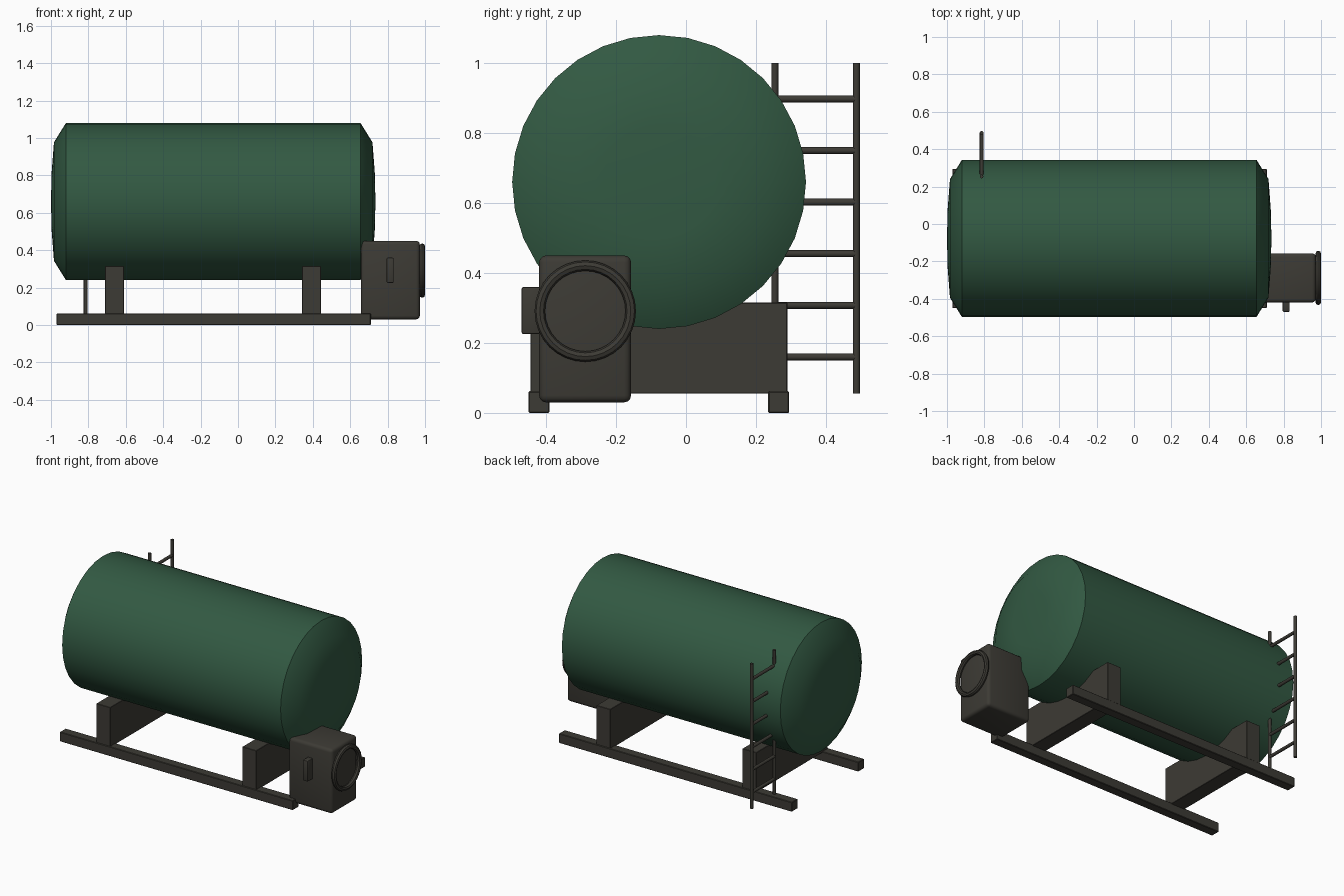
import bpy, bmesh, math
from mathutils import Matrix, Vector

if "Cube" in bpy.data.objects:
    bpy.data.objects.remove(bpy.data.objects["Cube"])


def material(name, rgb):
    m = bpy.data.materials.new(name)
    m.diffuse_color = (*rgb, 1)
    m.use_nodes = True
    m.node_tree.nodes["Principled BSDF"].inputs["Base Color"].default_value = m.diffuse_color
    return m


GREEN = material("tank green", (0.032, 0.1, 0.055))
DARK = material("dark iron", (0.046, 0.043, 0.035))


def finish(name, bm, mat, smooth=None):
    bmesh.ops.recalc_face_normals(bm, faces=bm.faces)
    me = bpy.data.meshes.new(name)
    bm.to_mesh(me)
    bm.free()
    me.materials.append(mat)
    ob = bpy.data.objects.new(name, me)
    bpy.context.collection.objects.link(ob)
    if smooth:
        bpy.ops.object.select_all(action='DESELECT')
        ob.select_set(True)
        bpy.context.view_layer.objects.active = ob
        bpy.ops.object.shade_smooth_by_angle(angle=math.radians(smooth))
    return ob


def box(name, lo, hi, bevel=0.0, segments=1):
    lo, hi = Vector(lo), Vector(hi)
    bm = bmesh.new()
    bmesh.ops.create_cube(bm, size=1, matrix=Matrix.Translation((lo + hi) / 2)
                          @ Matrix.Diagonal((*(hi - lo), 1)))
    if bevel:
        bmesh.ops.bevel(bm, geom=bm.edges[:], offset=bevel, segments=segments,
                        profile=0.5, affect='EDGES')
    return finish(name, bm, DARK, 35 if segments > 1 else None)


def rod(name, a, b, radius, sides=12):
    a, b = Vector(a), Vector(b)
    bm = bmesh.new()
    turn = (b - a).to_track_quat('Z', 'Y').to_matrix().to_4x4()
    bmesh.ops.create_cone(bm, cap_ends=True, segments=sides, radius1=radius,
                          radius2=radius, depth=(b - a).length,
                          matrix=Matrix.Translation((a + b) / 2) @ turn)
    return finish(name, bm, DARK, 35)


def lathe_x(name, profile, centre, sides, mat, closed=False):
    """Spin (x, radius) points about an x axis through centre (y, z)."""
    bm = bmesh.new()
    pts = [bm.verts.new((x, centre[0], centre[1] + r)) for x, r in profile]
    edges = [bm.edges.new(p) for p in zip(pts, pts[1:])]
    if closed:
        edges.append(bm.edges.new((pts[-1], pts[0])))
    bmesh.ops.spin(bm, geom=pts + edges, cent=(0, *centre), axis=(1, 0, 0),
                   angle=2 * math.pi, steps=sides)
    bmesh.ops.remove_doubles(bm, verts=bm.verts, dist=1e-4)
    return finish(name, bm, mat, 35)


# Tank with shallow domed ends
dome = [(0.08, 0), (0.076, 0.16), (0.064, 0.317), (0, 0.42)]
lathe_x("tank", [(-0.92 - d, r) for d, r in dome]
        + [(0.655 + d, r) for d, r in reversed(dome)], (-0.077, 0.66), 32, GREEN)

# Skids and saddles
for side, y in (("front", -0.45), ("back", 0.235)):
    box(side + "_skid", (-0.97, y, 0), (0.71, y + 0.06, 0.062), 0.003)
for side, x in (("left", -0.71), ("right", 0.343)):
    box(side + "_saddle", (x, -0.445, 0.055), (x + 0.1, 0.29, 0.315), 0.002)

# Pump cabinet with side handle and round ring
box("cabinet", (0.657, -0.42, 0.03), (0.972, -0.157, 0.45), 0.02, 3)
box("cabinet_handle", (0.795, -0.47, 0.225), (0.832, -0.41, 0.36), 0.006, 2)
ring = [(0.98 + 0.015 * math.cos(t * math.pi / 4), 0.13 + 0.015 * math.sin(t * math.pi / 4))
        for t in range(8)]
ring = [(x + 0.005, r) for x, r in ring]
lathe_x("cabinet_ring", ring, (-0.288, 0.291), 32, DARK, closed=True)

# Ladder
for side, y in (("inner", 0.254), ("outer", 0.487)):
    rod(side + "_ladder_rail", (-0.815, y, 0.055), (-0.815, y, 1.0), 0.01)
for i in range(6):
    z = 0.16 + i * 0.1475
    rod(f"ladder_rung_{i + 1}", (-0.815, 0.254, z), (-0.815, 0.487, z), 0.01)
